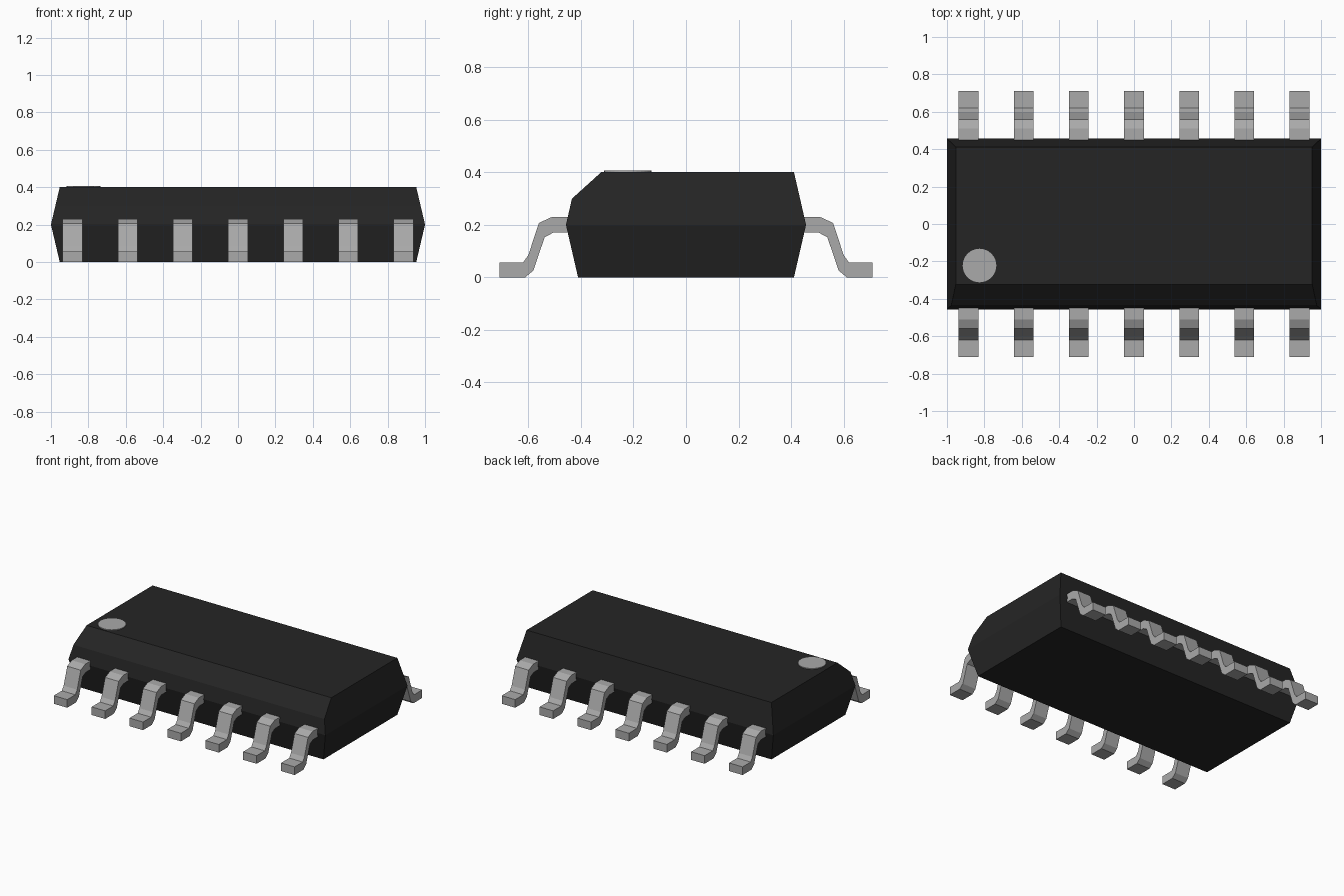
import bpy
import bmesh
from mathutils import Vector

cube = bpy.data.objects.get("Cube")
if cube:
    bpy.data.objects.remove(cube, do_unlink=True)


def make_material(name, value, roughness):
    mat = bpy.data.materials.new(name)
    mat.use_nodes = True
    color = (value, value, value, 1.0)
    mat.diffuse_color = color
    bsdf = mat.node_tree.nodes["Principled BSDF"]
    bsdf.inputs["Base Color"].default_value = color
    bsdf.inputs["Roughness"].default_value = roughness
    return mat


BLACK = make_material("black plastic", 0.018, 0.6)
GREY = make_material("light grey metal", 0.40, 0.5)


def finish(name, bm, mat):
    bmesh.ops.recalc_face_normals(bm, faces=bm.faces)
    mesh = bpy.data.meshes.new(name)
    bm.to_mesh(mesh)
    bm.free()
    mesh.materials.append(mat)
    obj = bpy.data.objects.new(name, mesh)
    bpy.context.collection.objects.link(obj)
    return obj


# Package body: stacked rectangles, widest at mid height
bm = bmesh.new()
rings = []
for hx, hy, z in ((0.953, 0.411, 0.0), (1.0, 0.457, 0.2), (0.953, 0.411, 0.4)):
    rings.append([bm.verts.new((sx * hx, sy * hy, z))
                  for sx, sy in ((-1, -1), (1, -1), (1, 1), (-1, 1))])
bm.faces.new(rings[0])
bm.faces.new(rings[-1])
for low, high in zip(rings, rings[1:]):
    for i in range(4):
        j = (i + 1) % 4
        bm.faces.new((low[i], low[j], high[j], high[i]))

# Slice off the upper front edge to form the wide chamfer
a, b = Vector((0, -0.438, 0.285)), Vector((0, -0.323, 0.4))
a.y = -0.45
edge = b - a
cut = bmesh.ops.bisect_plane(bm, geom=bm.verts[:] + bm.edges[:] + bm.faces[:],
                             plane_co=a, plane_no=(0, -edge.z, edge.y),
                             clear_outer=True)
bmesh.ops.contextual_create(
    bm, geom=[e for e in cut["geom_cut"] if isinstance(e, bmesh.types.BMEdge)])
finish("package_body", bm, BLACK)

# Gull-wing pins: one side profile (distance from centre, height), extruded in x
PROFILE = [(0.43, 0.23), (0.51, 0.23), (0.56, 0.207), (0.60, 0.085),
           (0.62, 0.057), (0.71, 0.057), (0.71, 0.0), (0.612, 0.0),
           (0.581, 0.026), (0.538, 0.153), (0.505, 0.17), (0.43, 0.17)]
PIN_WIDTH, PITCH = 0.105, 0.295


def make_pin(name, x, side):
    bm = bmesh.new()
    face = bm.faces.new([bm.verts.new((x - PIN_WIDTH / 2, side * y, z))
                         for y, z in PROFILE])
    result = bmesh.ops.extrude_face_region(bm, geom=[face])
    moved = [v for v in result["geom"] if isinstance(v, bmesh.types.BMVert)]
    bmesh.ops.translate(bm, verts=moved, vec=(PIN_WIDTH, 0, 0))
    finish(name, bm, GREY)


for label, side in (("front", -1), ("back", 1)):
    for i in range(7):
        make_pin(f"{label}_pin_{i + 1}", (i - 3) * PITCH, side)

# Round orientation marker on the top face
bm = bmesh.new()
bmesh.ops.create_cone(bm, cap_ends=True, segments=32, radius1=0.09,
                      radius2=0.09, depth=0.009)
bmesh.ops.translate(bm, verts=bm.verts, vec=(-0.826, -0.222, 0.4015))
finish("orientation_dot", bm, GREY)
